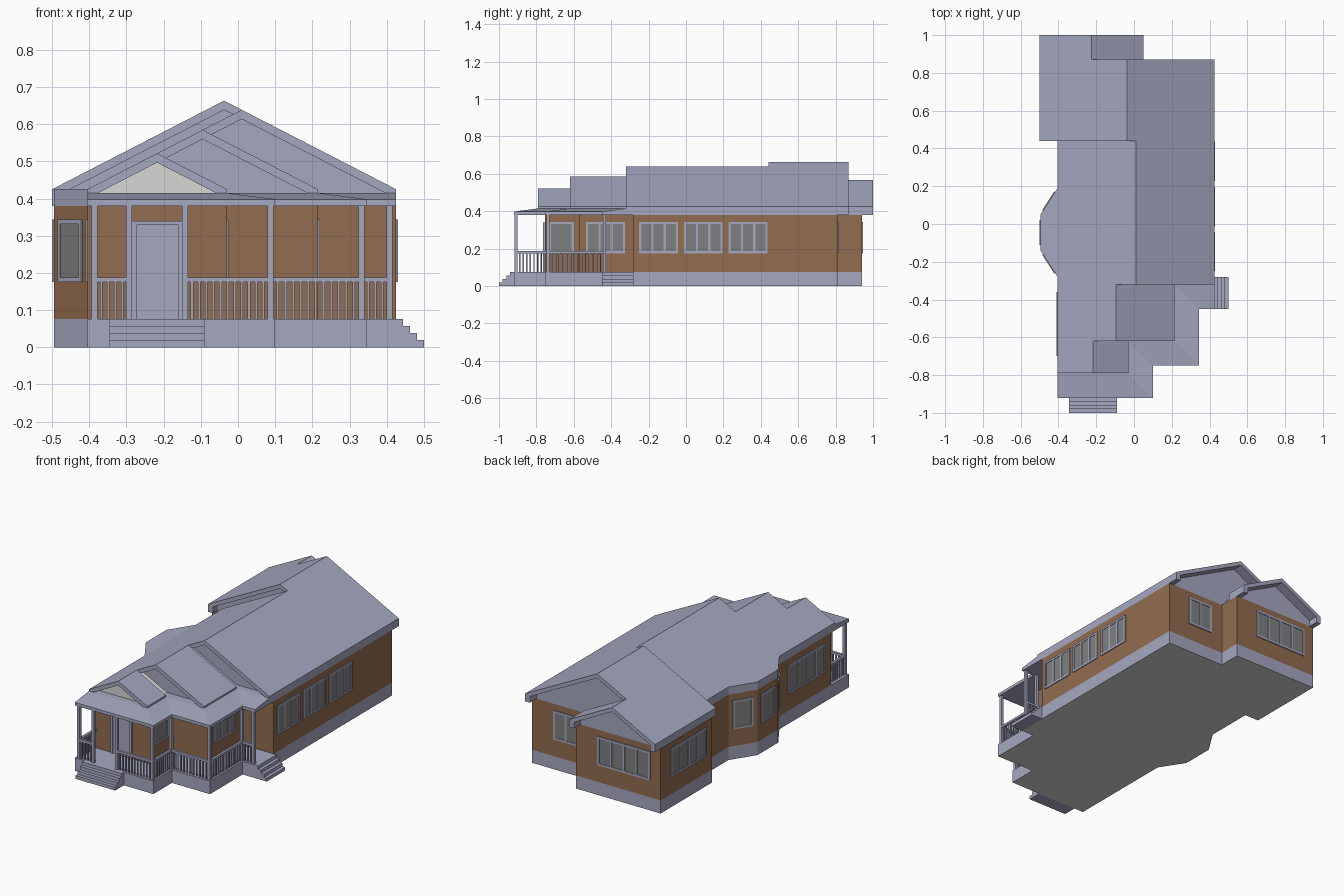
import bpy, bmesh, math
from mathutils import Matrix, Vector

if "Cube" in bpy.data.objects:
    bpy.data.objects.remove(bpy.data.objects["Cube"])


def material(name, rgb):
    m = bpy.data.materials.new(name)
    m.diffuse_color = (*rgb, 1)
    m.use_nodes = True
    m.node_tree.nodes["Principled BSDF"].inputs["Base Color"].default_value = m.diffuse_color
    return m


LAV = material("lavender trim", (0.376, 0.392, 0.527))
BROWN = material("brown wall", (0.29, 0.15, 0.08))
PANE = material("grey pane", (0.21, 0.222, 0.215))
LIGHT = material("light grey", (0.68, 0.68, 0.67))


def finish(name, bm, mats):
    bmesh.ops.recalc_face_normals(bm, faces=bm.faces)
    me = bpy.data.meshes.new(name)
    bm.to_mesh(me)
    bm.free()
    for m in mats:
        me.materials.append(m)
    ob = bpy.data.objects.new(name, me)
    bpy.context.collection.objects.link(ob)
    return ob


def loft(name, rings, mats, rule=None):
    """Closed skin through matching rings of points, capped at both ends."""
    bm = bmesh.new()
    vs = [[bm.verts.new(p) for p in ring] for ring in rings]
    n = len(vs[0])
    for a, b in zip(vs, vs[1:]):
        for i in range(n):
            j = (i + 1) % n
            bm.faces.new((a[i], a[j], b[j], b[i]))
    bm.faces.new(vs[0])
    bm.faces.new(vs[-1])
    bmesh.ops.recalc_face_normals(bm, faces=bm.faces)
    bm.normal_update()
    if rule:
        for f in bm.faces:
            f.material_index = rule(f)
    return finish(name, bm, mats)


def slab(name, outline, z0, z1, mats, rule=None):
    return loft(name, [[(x, y, z) for x, y in outline] for z in (z0, z1)], mats, rule)


def box(bm, lo, hi, M=Matrix(), mat=0):
    lo, hi = Vector(lo), Vector(hi)
    T = M @ Matrix.Translation((lo + hi) / 2) @ Matrix.Diagonal((*(hi - lo), 1))
    verts = bmesh.ops.create_cube(bm, size=1, matrix=T)["verts"]
    for f in {f for v in verts for f in v.link_faces}:
        f.material_index = mat


def frame_matrix(a, b):
    """Local axes: along a->b, outward, up."""
    d = Vector((b[0] - a[0], b[1] - a[1], 0))
    L = d.length
    d.normalize()
    M = Matrix(((d.x, d.y, 0, a[0]), (d.y, -d.x, 0, a[1]), (0, 0, 1, 0), (0, 0, 0, 1)))
    return M, L


# Foundation, walls and bay
DECK = 0.076
EAVE = 0.38
TOP = 0.425
bay = [(-0.405, 0.19), (-0.495, 0.05), (-0.495, -0.14), (-0.405, -0.28)]
rear = [(0.425, 0.81), (0.05, 0.81), (0.05, 0.94), (-0.495, 0.94), (-0.495, 0.47), (-0.405, 0.47)] + bay
porch = [(-0.405, -0.92), (0.1, -0.92), (0.1, -0.75), (0.345, -0.75), (0.345, -0.45), (0.425, -0.45)]
front = [(-0.405, -0.755), (-0.03, -0.755), (-0.03, -0.57), (0.215, -0.57), (0.215, -0.28), (0.425, -0.28)]
slab("foundation", porch + rear, 0, DECK, [LAV, LIGHT], lambda f: int(f.normal.z < -0.5))
slab("walls", front + rear, DECK, EAVE, [BROWN])
slab("bay_roof", bay, EAVE, TOP, [LAV])

# Porch roof: flat lip, then a shallow slope up to the stepped gables
inner = [(-0.405, -0.79), (-0.03, -0.79), (-0.03, -0.62), (0.215, -0.62), (0.215, -0.32), (0.425, -0.32)]
back = [(0.425, -0.28), (-0.405, -0.28)]
loft("porch_roof", [[(x, y, z) for x, y in ring + back]
                    for ring, z in ((porch, EAVE), (porch, 0.398), (inner, 0.415))], [LAV])

# Gable roofs: chevron shell plus a recessed gable wall
SLOPE = 0.515


def gable(name, xl, xr, y0, y1, wall0, wall1, wall_mat=LAV):
    xm, h = (xl + xr) / 2, (xr - xl) / 2
    e, t = 0.03, 0.025
    zi = TOP + e * SLOPE - t
    outer = [(xl, EAVE), (xl, TOP), (xm, TOP + h * SLOPE), (xr, TOP), (xr, EAVE)]
    inn = [(xl + e, EAVE), (xl + e, zi), (xm, TOP + h * SLOPE - t), (xr - e, zi), (xr - e, EAVE)]
    loft(name + "_roof", [[(x, y, z) for x, z in outer + inn[::-1]] for y in (y0, y1)], [LAV])
    loft(name + "_gable_wall", [[(x, y, z) for x, z in inn] for y in (wall0, wall1)], [wall_mat])


gable("main", -0.405, 0.425, -0.32, 0.44, -0.28, 0.50)
gable("rear", -0.5, 0.425, 0.44, 0.87, 0.48, 0.81)
gable("rear_wing", -0.5, 0.05, 0.87, 1.0, 0.78, 0.94)
gable("middle", -0.405, 0.215, -0.62, -0.32, -0.57, -0.26)
gable("front", -0.405, -0.03, -0.79, -0.62, -0.755, -0.55, LIGHT)


# Windows: thin pane plate with raised bars
def window(name, a, b, panes, z0=0.175, z1=0.343):
    M, L = frame_matrix(a, b)
    bm = bmesh.new()
    w, t = 0.012, 0.005
    box(bm, (0, -0.002, z0), (L, 0.002, z1), M, 1)
    for z in (z0, z1 - w):
        box(bm, (0, -0.002, z), (L, t, z + w), M)
    for i in range(panes + 1):
        u = i * (L - w) / panes
        box(bm, (u, -0.002, z0 + w), (u + w, t, z1 - w), M)
    finish(name, bm, [LAV, PANE])


for i, y in enumerate((-0.25, -0.012, 0.228)):
    window(f"right_window_{i + 1}", (0.425, y), (0.425, y + 0.208), 3)
window("porch_side_window", (0.215, -0.535), (0.215, -0.325), 3)
window("entry_side_window", (-0.03, -0.735), (-0.03, -0.6), 1)
window("rear_window", (0.285, 0.81), (0.125, 0.81), 2)
window("wing_rear_window", (-0.09, 0.94), (-0.43, 0.94), 4)
window("wing_left_window", (-0.495, 0.85), (-0.495, 0.52), 4)
window("left_window", (-0.405, -0.36), (-0.405, -0.70), 4)
for i in range(3):
    p, q = Vector(bay[i]), Vector(bay[i + 1])
    window(f"bay_window_{i + 1}", p.lerp(q, 0.15), p.lerp(q, 0.85), 1)

# Front door with raised casing
bm = bmesh.new()
box(bm, (-0.272, -0.758, DECK), (-0.162, -0.75, 0.33))
for x in (-0.285, -0.162):
    box(bm, (x, -0.764, DECK), (x + 0.013, -0.75, 0.34))
box(bm, (-0.272, -0.764, 0.33), (-0.162, -0.75, 0.34))
finish("front_door", bm, [LAV])

# Porch columns
cols = [(-0.386, -0.908), (-0.293, -0.908), (-0.143, -0.908), (0.087, -0.908),
        (0.087, -0.737), (0.332, -0.737), (0.332, -0.437), (0.407, -0.437)]
bm = bmesh.new()
for x, y in cols:
    box(bm, (x - 0.008, y - 0.008, DECK), (x + 0.008, y + 0.008, EAVE))
finish("porch_columns", bm, [LAV])

# Railings with evenly spaced balusters, open at both stairs
bm = bmesh.new()
runs = [((-0.386, -0.755), cols[0]), (cols[0], cols[1])] + list(zip(cols[2:], cols[3:]))
for a, b in runs:
    M, L = frame_matrix(a, b)
    box(bm, (0, -0.007, 0.175), (L, 0.007, 0.188), M)
    n = max(2, round(L / 0.02))
    for i in range(1, n):
        u = i * L / n
        box(bm, (u - 0.0035, -0.0035, DECK), (u + 0.0035, 0.0035, 0.175), M)
finish("porch_railings", bm, [LAV])


# Stairs: four stacked treads
def stairs(name, a, b, run):
    M, L = frame_matrix(a, b)
    bm = bmesh.new()
    for i in range(4):
        box(bm, (0, 0, i * DECK / 4), (L, run * (4 - i) / 4, (i + 1) * DECK / 4), M)
    finish(name, bm, [LAV])


stairs("front_stairs", (-0.345, -0.92), (-0.09, -0.92), 0.08)
stairs("side_stairs", (0.425, -0.45), (0.425, -0.28), 0.075)
